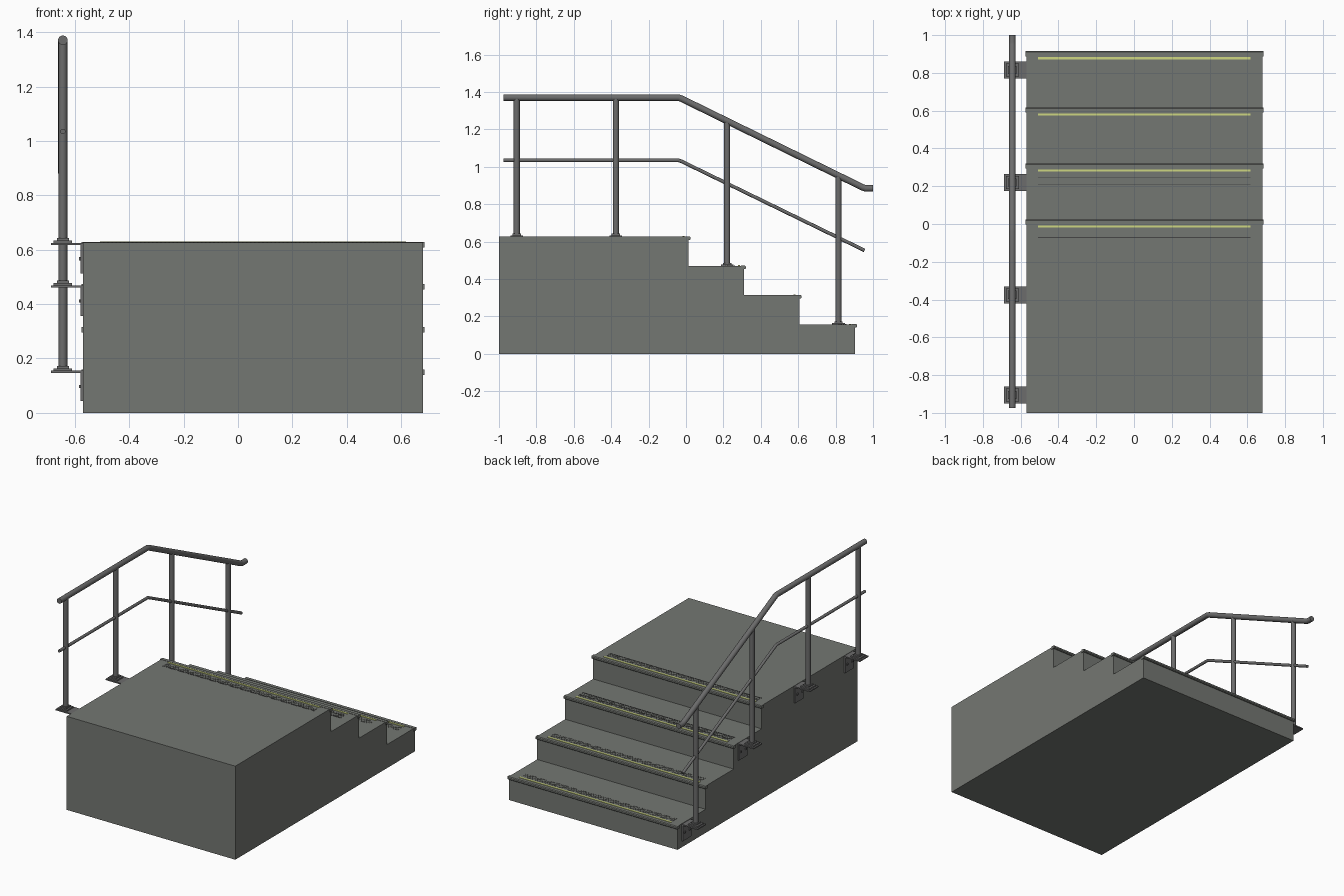
import bpy, bmesh, math
from mathutils import Vector

if "Cube" in bpy.data.objects:
    bpy.data.objects.remove(bpy.data.objects["Cube"])


def mat(name, c):
    m = bpy.data.materials.new(name)
    m.diffuse_color = (*c, 1)
    m.use_nodes = True
    m.node_tree.nodes["Principled BSDF"].inputs["Base Color"].default_value = m.diffuse_color
    return m


GREY = mat("step grey", (0.175, 0.185, 0.17))
STEEL = mat("rail steel", (0.15, 0.15, 0.15))
GLOW = mat("pale yellow", (0.62, 0.68, 0.22))
DARK = mat("dark grip", (0.06, 0.06, 0.06))


def add(name, bm, m, smooth=False):
    bmesh.ops.recalc_face_normals(bm, faces=bm.faces)
    me = bpy.data.meshes.new(name)
    bm.to_mesh(me)
    bm.free()
    me.materials.append(m)
    ob = bpy.data.objects.new(name, me)
    bpy.context.collection.objects.link(ob)
    if smooth:
        bpy.context.view_layer.objects.active = ob
        ob.select_set(True)
        bpy.ops.object.shade_smooth_by_angle(angle=math.radians(40))
        ob.select_set(False)
    return ob


def box_into(bm, a, b):
    vs = bmesh.ops.create_cube(bm, size=1)["verts"]
    for v in vs:
        v.co = Vector([(a[i] + b[i]) / 2 + v.co[i] * (b[i] - a[i]) for i in range(3)])


def box(name, a, b, m):
    bm = bmesh.new()
    box_into(bm, a, b)
    return add(name, bm, m)


def tube(name, pts, r, m, n=20):
    # sweep a circle along a path in the yz plane, with mitred corners
    bm = bmesh.new()
    pts = [Vector(p) for p in pts]
    rings = []
    for i, p in enumerate(pts):
        d0 = (p - pts[i - 1]).normalized() if i else (pts[1] - p).normalized()
        d1 = (pts[i + 1] - p).normalized() if i < len(pts) - 1 else d0
        t = (d0 + d1).normalized()
        u = Vector((1, 0, 0))
        w = t.cross(u) / max(t.dot(d0), 0.3)
        rings.append([bm.verts.new(p + r * (math.cos(k * math.tau / n) * u + math.sin(k * math.tau / n) * w))
                      for k in range(n)])
    for a, b in zip(rings, rings[1:]):
        for k in range(n):
            bm.faces.new((a[k], a[(k + 1) % n], b[(k + 1) % n], b[k]))
    bm.faces.new(rings[0])
    bm.faces.new(rings[-1])
    return add(name, bm, m, True)


X0, X1, RX = -0.57, 0.68, -0.644

# platform and steps
box("platform", (X0, -1, 0), (X1, -0.28, 0.627), GREY)
STEPS = [(-0.28, 0.013, 0.627), (0.013, 0.309, 0.471), (0.309, 0.606, 0.314), (0.606, 0.904, 0.158)]
for i, (y0, y1, z) in enumerate(STEPS):
    box(f"step_{i}", (X0, y0, 0), (X1, y1, z), GREY)
    # nosing bar with rounded front
    bm = bmesh.new()
    prof = [(y1 - 0.016, z + 0.002), (y1 + 0.006, z + 0.002), (y1 + 0.011, z - 0.003),
            (y1 + 0.011, z - 0.013), (y1 + 0.006, z - 0.018), (y1 - 0.016, z - 0.018)]
    f = bm.faces.new([bm.verts.new((X0 - 0.005, *p)) for p in prof])
    ext = bmesh.ops.extrude_face_region(bm, geom=[f])["geom"]
    bmesh.ops.translate(bm, vec=(X1 - X0 + 0.01, 0, 0), verts=[g for g in ext if isinstance(g, bmesh.types.BMVert)])
    add(f"nosing_{i}", bm, GREY)
    # yellow edge stripe
    box(f"edge_stripe_{i}", (-0.508, y1 - 0.032, z - 0.001), (0.618, y1 - 0.02, z + 0.003), GLOW)
    # rows of small raised grip studs
    bm = bmesh.new()
    for row in (0.05, 0.062, 0.074, 0.086):
        for k in range(75):
            x = -0.505 + k * 0.015
            box_into(bm, (x, y1 - row - 0.003, z - 0.001), (x + 0.009, y1 - row + 0.003, z + 0.0015))
    add(f"grip_studs_{i}", bm, GREY)

# dark grip lines
for i, (y, z) in enumerate(((0.245, 0.471), (0.21, 0.471), (-0.072, 0.627))):
    box(f"grip_line_{i}", (-0.508, y - 0.002, z - 0.001), (0.618, y + 0.002, z + 0.002), DARK)

# posts with feet and side brackets
POSTS = [(-0.905, 0.625, 1.365), (-0.375, 0.625, 1.365), (0.22, 0.469, 1.238), (0.815, 0.155, 0.945)]
for i, (y, z, top) in enumerate(POSTS):
    tube(f"post_{i}", [(RX, y, z), (RX, y, top)], 0.0165, STEEL)
    bm = bmesh.new()
    box_into(bm, (-0.688, y - 0.045, z - 0.008), (X0, y + 0.045, z))
    box_into(bm, (X0 - 0.009, y - 0.045, z - 0.112), (X0, y + 0.045, z))
    add(f"bracket_{i}", bm, STEEL)
    bm = bmesh.new()
    box_into(bm, (RX - 0.034, y - 0.034, z), (RX + 0.034, y + 0.034, z + 0.009))
    box_into(bm, (RX - 0.022, y - 0.022, z + 0.009), (RX + 0.022, y + 0.022, z + 0.018))
    add(f"foot_plate_{i}", bm, STEEL)
    # bracket bolts
    bm = bmesh.new()
    for s in (-0.026, 0.026):
        box_into(bm, (X0 - 0.015, y + s - 0.006, z - 0.064), (X0 - 0.008, y + s + 0.006, z - 0.052))
    add(f"bracket_bolts_{i}", bm, STEEL)

# handrail and thinner middle rail
tube("handrail", [(RX, -0.975, 1.37), (RX, -0.04, 1.37), (RX, -0.025, 1.365),
                  (RX, 0.945, 0.89), (RX, 0.96, 0.885), (RX, 1.0, 0.885)], 0.0175, STEEL, 24)
tube("middle_rail", [(RX, -0.975, 1.035), (RX, -0.04, 1.035), (RX, -0.025, 1.03),
                     (RX, 0.955, 0.553)], 0.0095, STEEL, 16)
